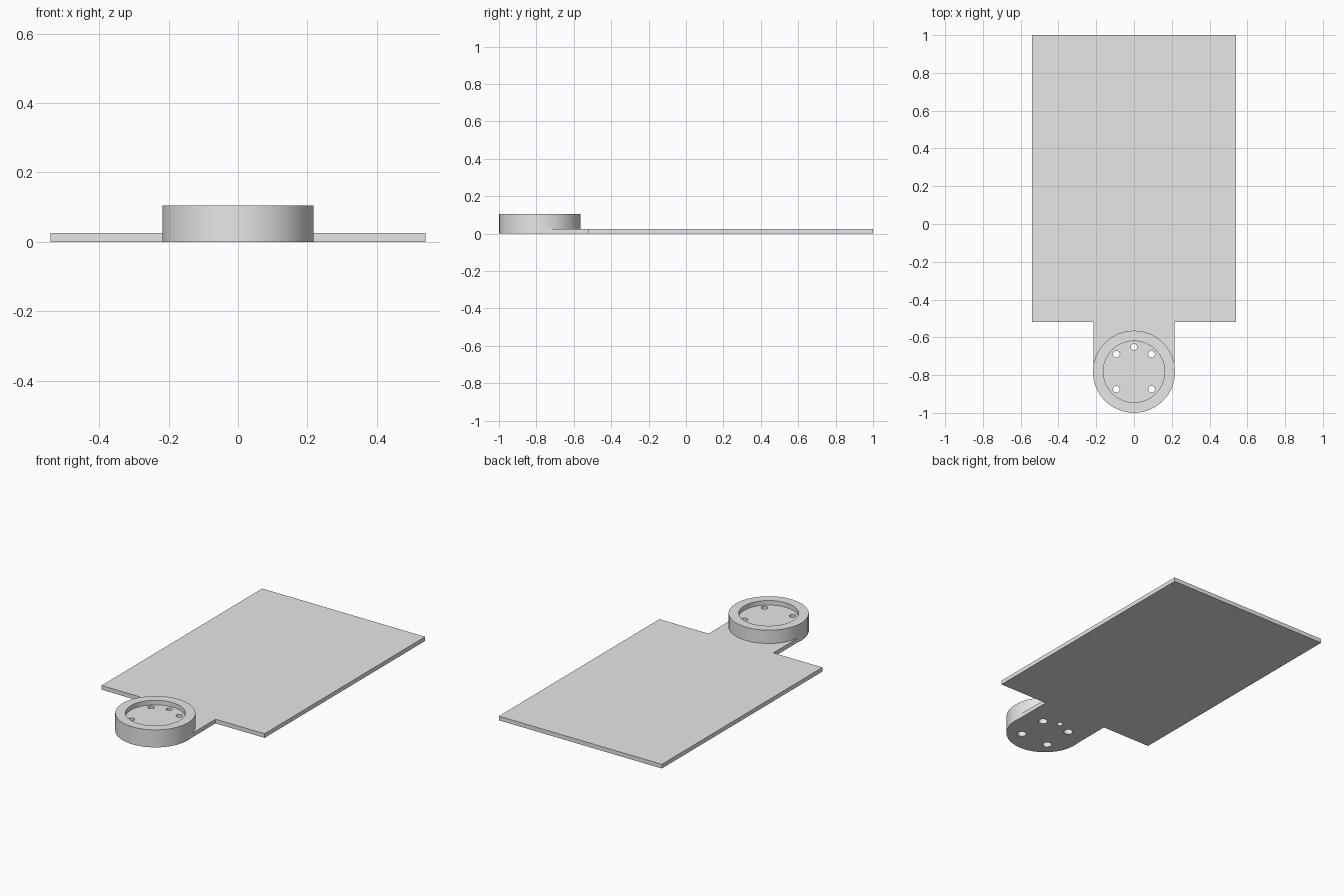
import bpy
import bmesh
from math import cos, sin, pi

cube = bpy.data.objects.get("Cube")
if cube:
    bpy.data.objects.remove(cube, do_unlink=True)

grey = bpy.data.materials.new("light grey")
grey.use_nodes = True
colour = (0.8, 0.8, 0.8, 1)
grey.diffuse_color = colour
grey.node_tree.nodes["Principled BSDF"].inputs["Base Color"].default_value = colour

HUB_Y, HUB_R, HUB_TOP = -0.782, 0.218, 0.105
PLATE_T, FLOOR_Z = 0.025, 0.078


def prism(name, outline, z0, z1):
    """Extrude a counter-clockwise outline from z0 to z1."""
    bm = bmesh.new()
    face = bm.faces.new([bm.verts.new((x, y, z0)) for x, y in outline])
    top = bmesh.ops.extrude_face_region(bm, geom=[face])["geom"]
    verts = [v for v in top if isinstance(v, bmesh.types.BMVert)]
    bmesh.ops.translate(bm, verts=verts, vec=(0, 0, z1 - z0))
    bmesh.ops.recalc_face_normals(bm, faces=bm.faces)
    mesh = bpy.data.meshes.new(name)
    bm.to_mesh(mesh)
    bm.free()
    mesh.materials.append(grey)
    obj = bpy.data.objects.new(name, mesh)
    bpy.context.collection.objects.link(obj)
    return obj


def cylinder(name, x, y, r, z0, z1, sides):
    ring = [(x + r * cos(2 * pi * i / sides), y + r * sin(2 * pi * i / sides))
            for i in range(sides)]
    return prism(name, ring, z0, z1)


def combine(target, tool, operation):
    """Apply a boolean and remove the tool object."""
    mod = target.modifiers.new(operation.lower(), "BOOLEAN")
    mod.operation, mod.object, mod.solver = operation, tool, "EXACT"
    bpy.ops.object.select_all(action="DESELECT")
    bpy.context.view_layer.objects.active = target
    target.select_set(True)
    bpy.ops.object.modifier_apply(modifier=mod.name)
    bpy.data.objects.remove(tool, do_unlink=True)


# Flat plate with a narrow tongue at the front
half = [(0.215, HUB_Y), (0.215, -0.52), (0.54, -0.52), (0.54, 1)]
outline = half + [(-x, y) for x, y in reversed(half)]
plate = prism("mounting_plate", outline, 0, PLATE_T)

# Round hub with a shallow recess in its top
combine(plate, cylinder("hub", 0, HUB_Y, HUB_R, 0, HUB_TOP, 32), "UNION")
combine(plate, cylinder("recess", 0, HUB_Y, 0.163, FLOOR_Z, 0.2, 32), "DIFFERENCE")

# Four screw holes, widened underneath
for sx in (-1, 1):
    for sy in (-1, 1):
        x, y = sx * 0.093, HUB_Y + sy * 0.093
        combine(plate, cylinder("screw_hole", x, y, 0.018, -0.1, 0.2, 16), "DIFFERENCE")
        combine(plate, cylinder("screw_bore", x, y, 0.026, -0.1, 0.045, 16), "DIFFERENCE")

# Plain locating hole at the back of the hub
combine(plate, cylinder("locating_hole", 0, HUB_Y + 0.131, 0.017, -0.1, 0.2, 16), "DIFFERENCE")

bpy.ops.object.shade_smooth_by_angle()
